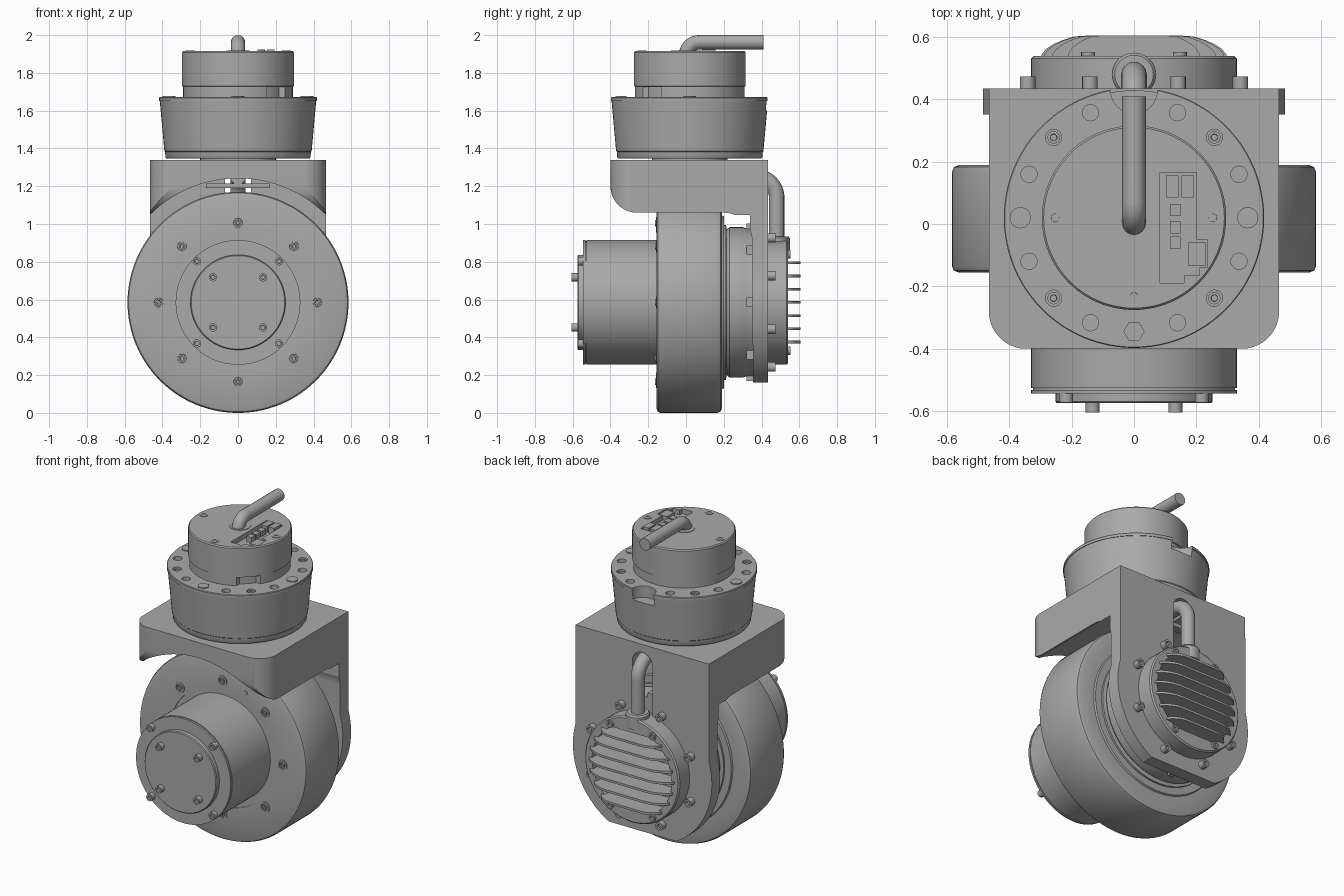
import bpy, bmesh
from math import pi, sin, cos, radians, sqrt

if "Cube" in bpy.data.objects:
    bpy.data.objects.remove(bpy.data.objects["Cube"], do_unlink=True)

grey = bpy.data.materials.new("machined_grey")
grey.use_nodes = True
grey.diffuse_color = (0.4, 0.4, 0.4, 1)
grey.node_tree.nodes["Principled BSDF"].inputs["Base Color"].default_value = (0.4, 0.4, 0.4, 1)

HUB_Z = 0.585      # height of the wheel axis
TOP_Y = 0.02       # depth of the vertical axis


def place(axis, u, v, h):
    """Point with u, v across the axis and h along it."""
    return {"x": (h, u, v), "y": (u, h, v), "z": (u, v, h)}[axis]


def shade(ob):
    bpy.ops.object.select_all(action="DESELECT")
    bpy.context.view_layer.objects.active = ob
    ob.select_set(True)
    bpy.ops.object.shade_smooth_by_angle(angle=radians(30))


def stack(name, rings, axis):
    """Solid made of matching rings of points, capped at both ends."""
    bm = bmesh.new()
    loops = [[bm.verts.new(place(axis, u, v, h)) for u, v in pts] for pts, h in rings]
    n = len(loops[0])
    for a, b in zip(loops, loops[1:]):
        for i in range(n):
            bm.faces.new((a[i], a[(i + 1) % n], b[(i + 1) % n], b[i]))
    bm.faces.new(loops[0])
    bm.faces.new(loops[-1])
    bmesh.ops.recalc_face_normals(bm, faces=bm.faces)
    me = bpy.data.meshes.new(name)
    bm.to_mesh(me)
    bm.free()
    me.materials.append(grey)
    ob = bpy.data.objects.new(name, me)
    bpy.context.collection.objects.link(ob)
    shade(ob)
    return ob


def arc(u, v, r, start, end, n=16):
    steps = [radians(start + (end - start) * i / n) for i in range(n + 1)]
    return [(u + r * cos(a), v + r * sin(a)) for a in steps]


def lathe(name, profile, axis, u=0, v=0, sides=96):
    return stack(name, [(arc(u, v, r, 0, 360, sides)[:-1], h) for r, h in profile], axis)


def prism(name, pts, axis, a, b):
    return stack(name, [(pts, a), (pts, b)], axis)


def box(name, x, y, z):
    return prism(name, [(x[0], y[0]), (x[1], y[0]), (x[1], y[1]), (x[0], y[1])], "z", *z)


def cut(ob, *cutters, mode="DIFFERENCE"):
    for c in cutters:
        m = ob.modifiers.new("cut", "BOOLEAN")
        m.operation, m.solver, m.object = mode, "EXACT", c
        bpy.context.view_layer.objects.active = ob
        bpy.ops.object.modifier_apply(modifier=m.name)
        bpy.data.objects.remove(c, do_unlink=True)
    shade(ob)


def ring(count, r, u, v, offset=0):
    return [(u + r * cos(a), v + r * sin(a))
            for a in (radians(offset + 360 * i / count) for i in range(count))]


def pipe(name, path, radius):
    cu = bpy.data.curves.new(name, "CURVE")
    cu.dimensions, cu.bevel_depth = "3D", radius
    cu.bevel_resolution, cu.use_fill_caps = 6, True
    sp = cu.splines.new("POLY")
    sp.points.add(len(path) - 1)
    for p, (y, z) in zip(sp.points, path):
        p.co = (0, y, z, 1)
    cu.materials.append(grey)
    ob = bpy.data.objects.new(name, cu)
    bpy.context.collection.objects.link(ob)
    bpy.ops.object.select_all(action="DESELECT")
    bpy.context.view_layer.objects.active = ob
    ob.select_set(True)
    bpy.ops.object.convert(target="MESH")
    shade(bpy.context.object)


def screw(name, u, v, base, tip, axis="y", r=0.022):
    """Socket head screw: a short cylinder with a sunken middle."""
    step = -0.012 if tip > base else 0.012
    lathe(name, [(r, base), (r, tip), (r * 0.55, tip), (r * 0.5, tip + step)], axis, u, v, 16)


# Large wheel drum with rounded rims and stepped faces
lathe("wheel_drum", [(0.37, -0.149), (0.37, -0.155), (0.565, -0.155), (0.579, -0.149), (0.585, -0.135),
                     (0.585, 0.165), (0.578, 0.183), (0.56, 0.19), (0.46, 0.19), (0.455, 0.2),
                     (0.4, 0.2)], "y", 0, HUB_Z, 128)
for u, v in ring(8, 0.42, 0, HUB_Z):
    lathe("wheel_bolt_rim", [(0.032, -0.15), (0.032, -0.16), (0.024, -0.16), (0.022, -0.152)], "y", u, v, 20)
    screw("wheel_bolt", u, v, -0.15, -0.164, r=0.017)
for s in (-1, 1):
    lathe("wheel_pin", [(0.014, -0.15), (0.014, -0.16)], "y", s * 0.16, HUB_Z + s * 0.385, 16)

# Front motor housing, cap and screws
lathe("motor_housing", [(0.33, -0.14), (0.33, -0.527), (0.324, -0.527), (0.324, -0.533), (0.33, -0.533),
                        (0.33, -0.545)], "y", 0, HUB_Z)
lathe("motor_cap", [(0.252, -0.54), (0.252, -0.57), (0.247, -0.575)], "y", 0, HUB_Z)
for u, v in ring(4, 0.308, 0, HUB_Z, 45):
    screw("motor_edge_screw", u, v, -0.54, -0.573)
for u, v in ring(4, 0.188, 0, HUB_Z, 45):
    screw("motor_cap_screw", u, v, -0.57, -0.605)

# Hub between the wheel and the bracket
lathe("bracket_hub", [(0.41, 0.19), (0.41, 0.212), (0.385, 0.215), (0.398, 0.23), (0.398, 0.3), (0.39, 0.325),
                      (0.39, 0.36)], "y", 0, HUB_Z)
for u, v in ring(8, 0.392, 0, HUB_Z):
    box("hub_nub", (u - 0.018, u + 0.018), (0.32, 0.36), (v - 0.025, v + 0.025))

# Bracket: side profile trimmed by its front and top outlines
side = ([(0.435, 0.1), (0.435, 1.34), (-0.4, 1.34)] + arc(-0.26, 1.2, 0.14, 180, 270)
        + arc(0.2, 0.91, 0.15, 90, 0) + [(0.355, 0.1)])
bracket = prism("bracket", side, "x", -0.5, 0.5)
low = arc(0, HUB_Z, 0.485, 16, -61)
front = [(0.465, 1.4)] + low + [(-x, z) for x, z in reversed(low)] + [(-0.465, 1.4)]
corner = arc(0.345, -0.28, 0.121, -90, 0)
plan = corner + [(0.466, 0.3), (0.5, 0.3), (0.5, 0.5)]
plan = plan + [(-x, y) for x, y in reversed(plan)]
cut(bracket, prism("front_trim", front, "y", -0.6, 0.6), prism("plan_trim", plan, "z", 0, 2),
    mode="INTERSECT")
slot = [(0.07, 0.88)] + arc(0, 1.22, 0.07, 0, 180) + [(-0.07, 0.88)]
cut(bracket, lathe("wheel_clearance", [(0.657, -0.6), (0.657, 0.34)], "y", 0, HUB_Z),
    prism("pipe_slot", slot, "y", 0.2, 0.6))
box("slot_bar", (-0.17, 0.17), (0.25, 0.3), (1.19, 1.215))

# Rear cover with a sunken heat sink and fins
cover = lathe("rear_cover", [(0.33, 0.42), (0.33, 0.532), (0.322, 0.54)], "y", 0, HUB_Z)
half = [(0.14, 0.24)] + arc(0, 0, 0.278, 59, -59) + [(0.14, -0.24)]
pocket = [(x, HUB_Z + z) for x, z in half[1:-1]]
pocket = pocket + [(-x, 2 * HUB_Z - z) for x, z in pocket]
cut(cover, prism("fin_pocket", pocket, "y", 0.485, 0.7))
for i in range(-3, 4):
    z = HUB_Z + i * 0.07
    w = sqrt(0.3 ** 2 - (i * 0.07) ** 2)
    crown = [(w * cos(radians(a)), 0.53 + 0.075 * min(1, 1.25 * sin(radians(a)))) for a in range(0, 181, 10)]
    prism("cooling_fin", [(w, 0.48)] + crown + [(-w, 0.48)], "z", z - 0.007, z + 0.007)
for u, v in ring(8, 0.37, 0, HUB_Z, 22.5):
    screw("rear_clamp_screw", u, v, 0.43, 0.473, r=0.025)
for u, v in ring(6, 0.295, 0, HUB_Z, 60):
    if abs(u) < 0.2:
        screw("rear_cover_screw", u, v, 0.535, 0.552)

# Rear cable dropping into the cover
pipe("rear_cable", [(0.25, 1.25)] + arc(0.37, 1.14, 0.11, 90, 0) + [(0.48, 0.85)], 0.041)
lathe("rear_cable_collar", [(0.07, 0.85), (0.07, 0.925), (0.062, 0.935)], "z", 0, 0.48, 32)

# Tapered collar on top of the bracket
lathe("collar_spacer", [(0.2, 1.33), (0.2, 1.36)], "z", 0, TOP_Y)
collar = lathe("top_collar", [(0.38, 1.348), (0.384, 1.354), (0.386, 1.382), (0.39, 1.386), (0.414, 1.652),
                              (0.418, 1.652), (0.418, 1.668), (0.415, 1.672)], "z", 0, TOP_Y)
for i, (u, v) in enumerate(ring(16, 0.365, 0, TOP_Y, 90)):
    if i == 0:
        cut(collar, lathe("cable_notch", [(0.075, 1.6), (0.075, 1.8)], "z", 0, 0.43, 32))
    elif i % 4 == 0:
        lathe("collar_plug", [(0.034, 1.66), (0.034, 1.678)], "z", u, v, 6 if i == 8 else 24)
    else:
        cut(collar, lathe("collar_hole", [(0.026, 1.63), (0.026, 1.8)], "z", u, v, 20))
        if i % 4 == 2:
            screw("collar_screw", u, v, 1.62, 1.664, "z", 0.02)

# Upper motor drum with a corner notch and a board recess
drum = lathe("top_drum", [(0.29, 1.66), (0.29, 1.728), (0.296, 1.73), (0.296, 1.908), (0.29, 1.915)],
             "z", 0, TOP_Y)
board = [(0.083, 0.165), (0.2, 0.165), (0.2, -0.05), (0.235, -0.05), (0.235, -0.14), (0.21, -0.14),
         (0.21, -0.165), (0.16, -0.165), (0.16, -0.19), (0.083, -0.19)]
cut(drum, box("drum_notch", (0.15, 0.4), (-0.4, -0.13), (1.6, 1.725)),
    prism("board_recess", board, "z", 1.885, 2))
lathe("drum_core", [(0.265, 1.66), (0.265, 1.74)], "z", 0, TOP_Y)
for x in (0.123, 0.173):
    box("power_socket", (x - 0.02, x + 0.02), (0.085, 0.155), (1.88, 1.925))
for y in (0.045, -0.01, -0.06):
    box("signal_socket", (0.115, 0.15), (y - 0.02, y + 0.02), (1.88, 1.918))
box("side_socket", (0.175, 0.23), (-0.135, -0.06), (1.88, 1.91))
for u, v in ring(4, 0.253, 0, TOP_Y):
    if v < 0.2:
        screw("drum_screw", u, v, 1.9, 1.918, "z", 0.024)

# Top cable
lathe("top_cable_collar", [(0.062, 1.9), (0.062, 1.918)], "z", 0, TOP_Y, 32)
pipe("top_cable", [(0.0, 1.88)] + arc(0.07, 1.892, 0.07, 180, 90) + [(0.41, 1.962)], 0.038)
